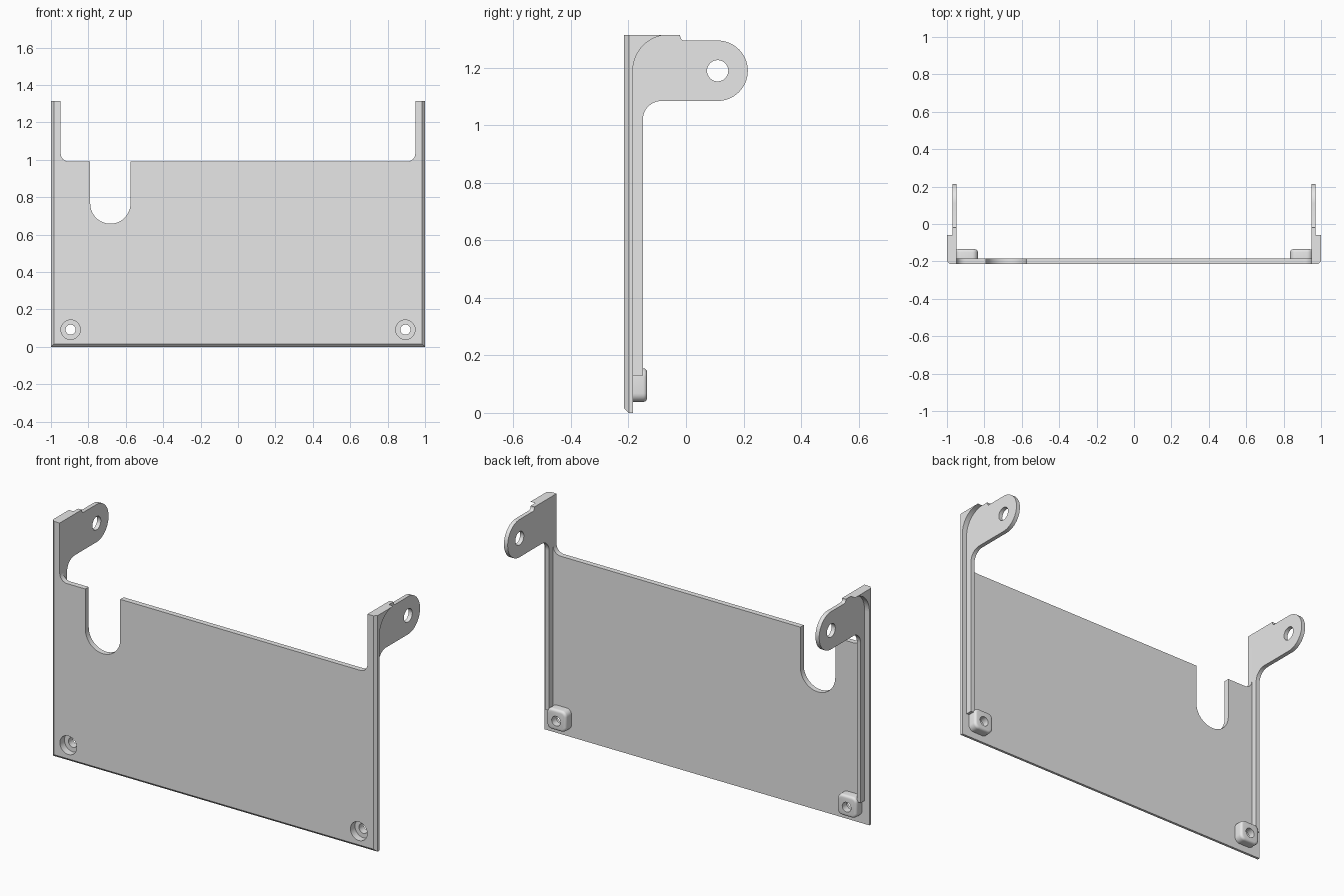
import bpy, bmesh, math
from math import cos, sin, radians
from mathutils import Matrix, Vector

if "Cube" in bpy.data.objects:
    bpy.data.objects.remove(bpy.data.objects["Cube"])

grey = bpy.data.materials.new("plain_grey")
grey.use_nodes = True
grey.diffuse_color = (0.8, 0.8, 0.8, 1)
grey.node_tree.nodes["Principled BSDF"].inputs["Base Color"].default_value = (0.8, 0.8, 0.8, 1)

FRONT, BACK, TOP = -0.215, -0.185, 1.315   # panel faces and post tops
INNER, MID = 0.948, 0.971                  # post inner side, ear outer side


def arc(cx, cz, r, start, end, n=12):
    angles = [radians(start + (end - start) * i / n) for i in range(n + 1)]
    return [(cx + r * cos(a), cz + r * sin(a)) for a in angles]


def prism(points, axis, a, b):
    """Extrude a 2D outline along x (outline in yz) or y (outline in xz)."""
    bm = bmesh.new()
    def place(p, t):
        return (t, p[0], p[1]) if axis == "x" else (p[0], t, p[1])
    face = bm.faces.new([bm.verts.new(place(p, a)) for p in points])
    new = bmesh.ops.extrude_face_region(bm, geom=[face])["geom"]
    shift = Vector(place((0, 0), b - a))
    bmesh.ops.translate(bm, vec=shift, verts=[v for v in new if isinstance(v, bmesh.types.BMVert)])
    bmesh.ops.recalc_face_normals(bm, faces=bm.faces)
    return bm


def bevel(bm, rule, width, segments):
    edges = [e for e in bm.edges if rule(*[v.co for v in e.verts])]
    bmesh.ops.bevel(bm, geom=edges, offset=width, segments=segments, profile=0.5, affect="EDGES")


def finish(bm, name):
    mesh = bpy.data.meshes.new(name)
    bm.to_mesh(mesh)
    bm.free()
    obj = bpy.data.objects.new(name, mesh)
    mesh.materials.append(grey)
    bpy.context.collection.objects.link(obj)
    return obj


def activate(obj):
    bpy.ops.object.select_all(action="DESELECT")
    obj.select_set(True)
    bpy.context.view_layer.objects.active = obj


def drill(obj, axis, x, y, z, r, depth):
    """Cut a round hole centred on the given point."""
    bm = bmesh.new()
    turn = Matrix.Rotation(math.pi / 2, 4, "Y" if axis == "x" else "X")
    bmesh.ops.create_cone(bm, cap_ends=True, segments=32, radius1=r, radius2=r, depth=depth,
                          matrix=Matrix.Translation((x, y, z)) @ turn)
    cutter = finish(bm, "hole_cutter")
    cutter.hide_render = True
    activate(obj)
    mod = obj.modifiers.new("hole", "BOOLEAN")
    mod.operation, mod.solver, mod.object = "DIFFERENCE", "EXACT", cutter
    bpy.ops.object.modifier_apply(modifier=mod.name)
    bpy.data.objects.remove(cutter)


def smooth(obj):
    activate(obj)
    bpy.ops.object.shade_smooth_by_angle(angle=radians(30))


# Panel with two posts, filleted inner corners and a round-bottomed cable slot
RIM = 0.99
outline = [(-1, 0), (1, 0), (1, TOP), (INNER, TOP)]
outline += arc(INNER - 0.045, RIM + 0.045, 0.045, 0, -90, 8)
outline += [(-0.575, RIM)] + arc(-0.6825, 0.766, 0.1075, 0, -180, 24) + [(-0.79, RIM)]
outline += arc(-INNER + 0.045, RIM + 0.045, 0.045, -90, -180, 8)
outline += [(-INNER, TOP), (-1, TOP)]
bm = prism(outline, "y", FRONT, BACK)


def outer_front(a, b):
    on_front = max(a.y, b.y) < FRONT + 0.001
    return on_front and (max(a.z, b.z) < 0.001 or (abs(a.x) > 0.999 and abs(a.x - b.x) < 0.001))


bevel(bm, outer_front, 0.016, 1)
panel = finish(bm, "back_panel")

HOLE_X, HOLE_Z = 0.895, 0.092
for side, label in ((1, "left"), (-1, "right")):
    # Stiffening rail that turns into the pivot ear
    ear = [(BACK, 0.13), (-0.15, 0.13)]
    ear += arc(-0.085, 1.02, 0.065, 180, 90)
    ear += arc(0.11, 1.19, 0.105, -90, 90, 28)
    ear += [(-0.005, 1.295)] + arc(-0.005, 1.31, 0.015, -90, -180, 4) + [(-0.02, TOP), (BACK, TOP)]
    ear_obj = finish(prism(ear, "x", side * INNER, side * MID), label + "_pivot_ear")
    drill(ear_obj, "x", side * 0.96, 0.11, 1.19, 0.037, 0.2)
    smooth(ear_obj)

    # Curved gusset in the outer top corner
    gusset = [(BACK, TOP)] + arc(-0.06, 1.19, 0.125, 180, 90, 16)
    smooth(finish(prism(gusset, "x", side * MID, side), label + "_corner_gusset"))

    # Rounded screw boss
    x0, x1 = side * HOLE_X - 0.06, side * HOLE_X + 0.06
    rear = -0.135
    bm = prism([(x0, 0.038), (x1, 0.038), (x1, 0.155), (x0, 0.155)], "y", BACK, rear)
    bevel(bm, lambda a, b: abs(a.y - b.y) > 0.01, 0.03, 6)
    bevel(bm, lambda a, b: min(a.y, b.y) > rear - 0.001, 0.014, 4)
    boss = finish(bm, label + "_screw_boss")

    # Screw hole and front counterbore
    for part in (panel, boss):
        drill(part, "y", side * HOLE_X, -0.18, HOLE_Z, 0.027, 0.3)
        drill(part, "y", side * HOLE_X, -0.225, HOLE_Z, 0.052, 0.1)
    smooth(boss)

smooth(panel)
